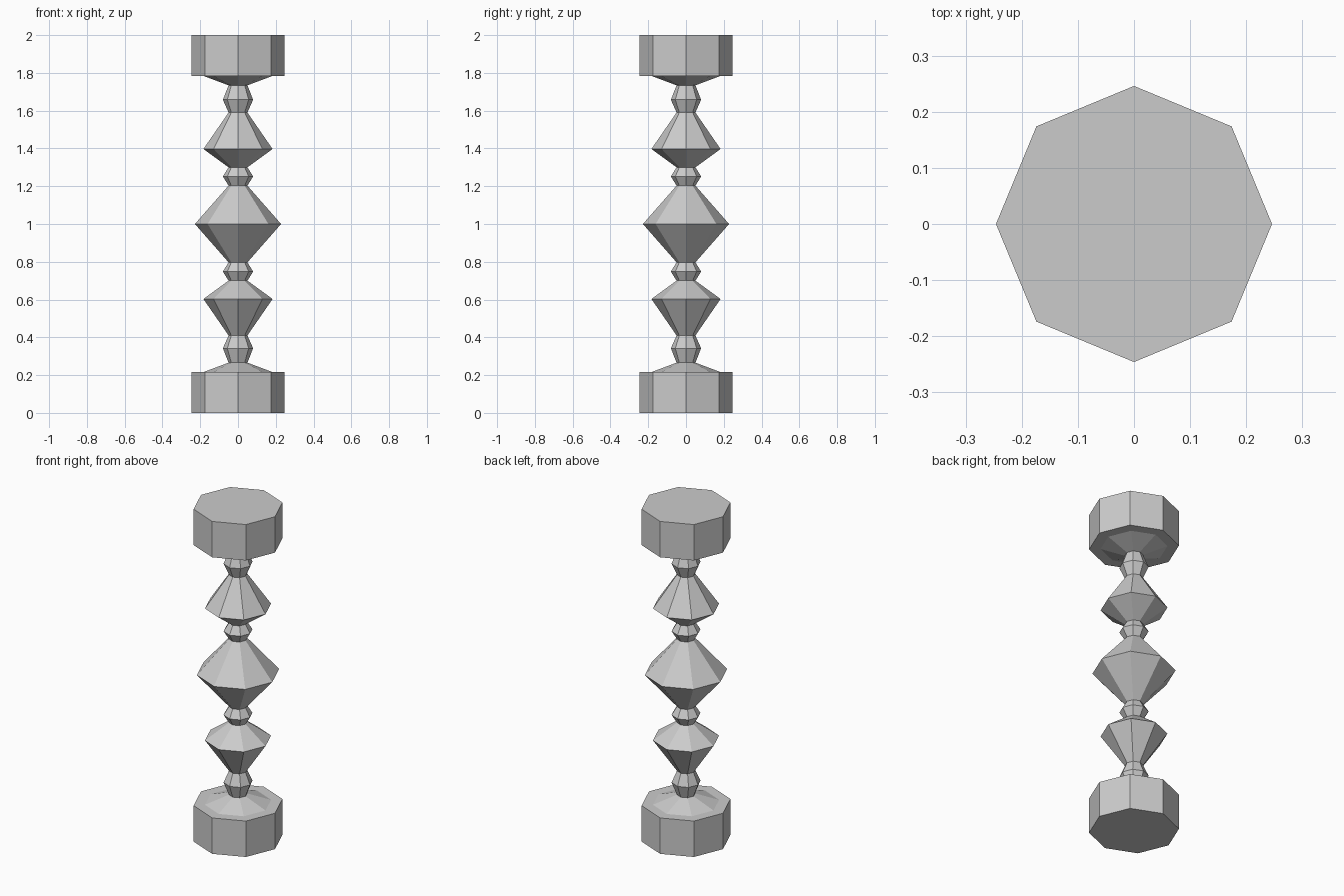
import bpy, bmesh, math

if "Cube" in bpy.data.objects:
    bpy.data.objects.remove(bpy.data.objects["Cube"])

SIDES = 8
NECK, BEAD, COLLAR, BLOCK = 0.05, 0.08, 0.183, 0.246

# Lower half of the turned profile as (radius, height)
lower = [
    (BLOCK, 0.0), (BLOCK, 0.216),                       # foot block
    (COLLAR, 0.216), (NECK, 0.266),                     # ledge and sloped collar
    (BEAD, 0.342), (NECK, 0.41),                        # tall bead
    (COLLAR, 0.603), (NECK, 0.70),                      # small diamond
    (BEAD, 0.748), (NECK, 0.797),                       # short bead
]
# Middle diamond, then the lower half mirrored about z = 1
profile = lower + [(0.228, 1.0)] + [(r, 2 - z) for r, z in reversed(lower)]


def lathe(name, points):
    """Turn a profile around z into a closed, flat-faced solid."""
    bm = bmesh.new()
    rings = []
    for r, z in points:
        angles = [2 * math.pi * i / SIDES for i in range(SIDES)]
        rings.append([bm.verts.new((r * math.cos(a), r * math.sin(a), z)) for a in angles])
    for low, high in zip(rings, rings[1:]):
        for i in range(SIDES):
            j = (i + 1) % SIDES
            bm.faces.new((low[i], low[j], high[j], high[i]))
    bm.faces.new(reversed(rings[0]))
    bm.faces.new(rings[-1])
    bmesh.ops.recalc_face_normals(bm, faces=bm.faces)
    mesh = bpy.data.meshes.new(name)
    bm.to_mesh(mesh)
    bm.free()
    obj = bpy.data.objects.new(name, mesh)
    bpy.context.collection.objects.link(obj)
    return obj


lathe("turned_post", profile)
